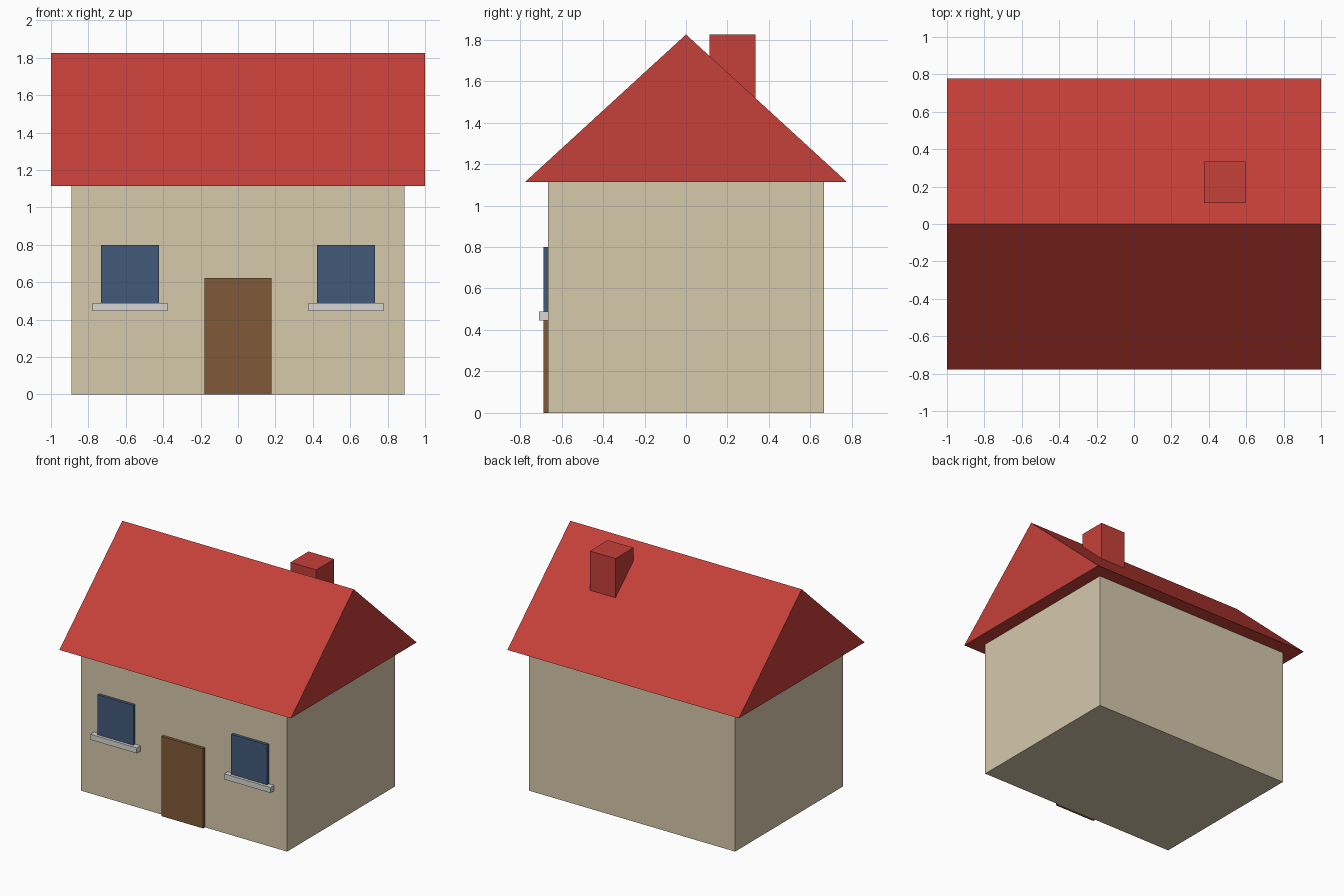
import bpy
import bmesh

if "Cube" in bpy.data.objects:
    bpy.data.objects.remove(bpy.data.objects["Cube"])


def material(name, rgb):
    mat = bpy.data.materials.new(name)
    mat.diffuse_color = (*rgb, 1)
    mat.use_nodes = True
    mat.node_tree.nodes["Principled BSDF"].inputs["Base Color"].default_value = mat.diffuse_color
    return mat


PLASTER = material("plaster", (0.67, 0.58, 0.41))
RED = material("red_tile", (0.56, 0.05, 0.04))
WOOD = material("wood", (0.22, 0.10, 0.04))
GLASS = material("glass", (0.055, 0.10, 0.19))
STONE = material("stone", (0.68, 0.67, 0.64))


def finish(name, bm, mat):
    bmesh.ops.recalc_face_normals(bm, faces=bm.faces)
    mesh = bpy.data.meshes.new(name)
    bm.to_mesh(mesh)
    bm.free()
    mesh.materials.append(mat)
    obj = bpy.data.objects.new(name, mesh)
    bpy.context.collection.objects.link(obj)
    return obj


def box(name, x, y, z, mat):
    """Box from (min, max) ranges on each axis."""
    bm = bmesh.new()
    bmesh.ops.create_cube(bm, size=1)
    for v in bm.verts:
        v.co = [r[0] if c < 0 else r[1] for c, r in zip(v.co, (x, y, z))]
    return finish(name, bm, mat)


def prism(name, profile, x, mat):
    """Extrude a y-z profile along x."""
    bm = bmesh.new()
    face = bm.faces.new([bm.verts.new((x[0], py, pz)) for py, pz in profile])
    ext = bmesh.ops.extrude_face_region(bm, geom=[face], use_keep_orig=True)
    moved = [g for g in ext["geom"] if isinstance(g, bmesh.types.BMVert)]
    bmesh.ops.translate(bm, verts=moved, vec=(x[1] - x[0], 0, 0))
    return finish(name, bm, mat)


EAVES, RIDGE, FRONT = 1.113, 1.825, -0.665

# House body and gable roof
box("walls", (-0.89, 0.89), (FRONT, -FRONT), (0, EAVES), PLASTER)
prism("roof", [(-0.777, EAVES), (0.777, EAVES), (0, RIDGE)], (-1, 1), RED)

# Chimney, sunk into the back slope
box("chimney", (0.375, 0.597), (0.113, 0.335), (1.38, RIDGE), RED)

# Door
box("door", (-0.18, 0.18), (-0.688, -0.645), (0, 0.623), WOOD)

# Windows with sills, one each side of the door
for side, cx in (("left", -0.578), ("right", 0.578)):
    box(f"window_{side}", (cx - 0.155, cx + 0.155), (-0.688, -0.645), (0.488, 0.8), GLASS)
    box(f"sill_{side}", (cx - 0.2, cx + 0.2), (-0.71, -0.665), (0.445, 0.488), STONE)
